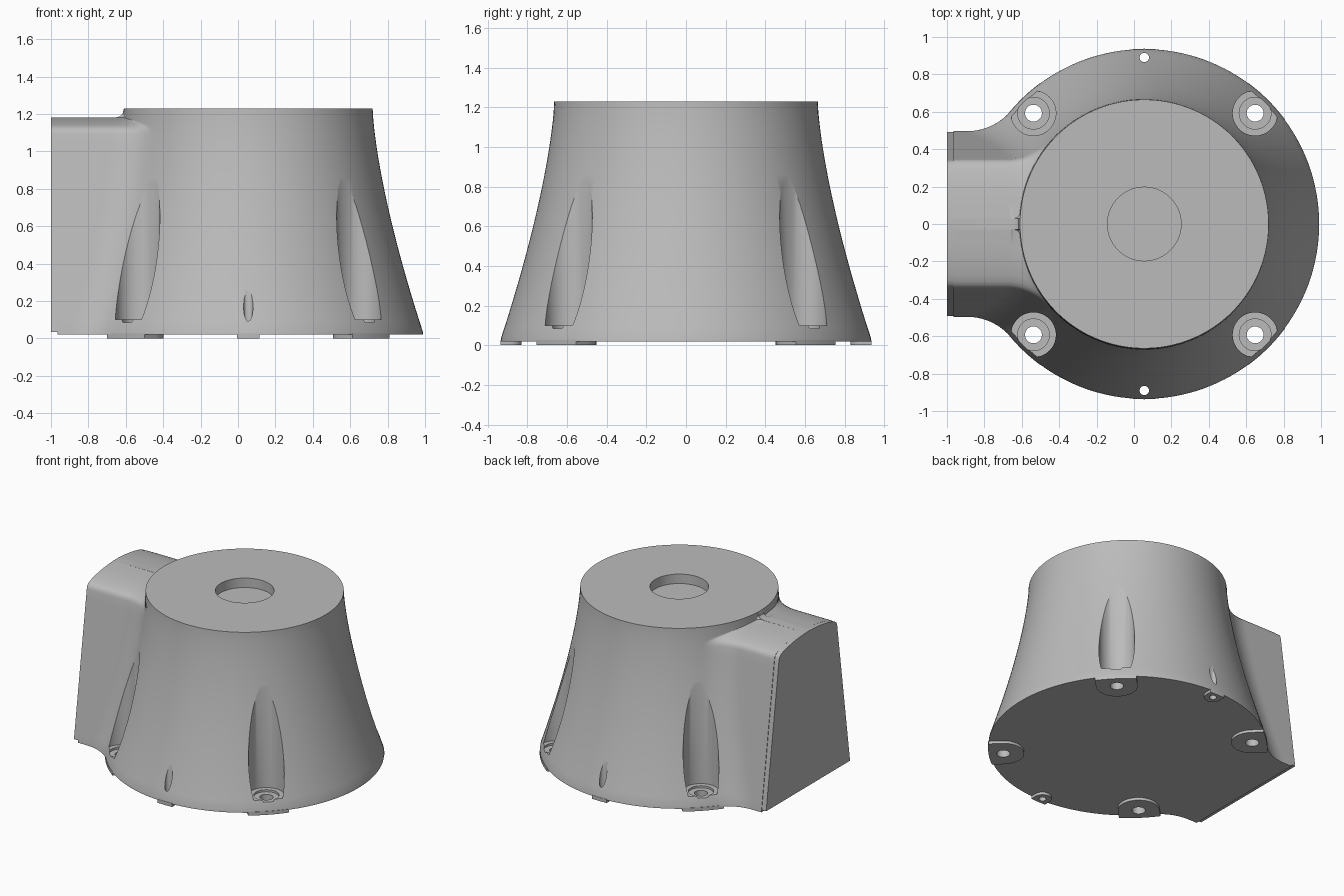
import bpy, bmesh
from math import sin, cos, pi, atan2, sqrt

if "Cube" in bpy.data.objects:
    bpy.data.objects.remove(bpy.data.objects["Cube"])

CX, HEIGHT, BOTTOM = 0.055, 1.23, 0.02   # body axis, top, underside
R_TOP, R_BASE = 0.665, 0.945
END = -0.965                             # where the duct meets its cover

grey = bpy.data.materials.new("housing_grey")
grey.use_nodes = True
grey.diffuse_color = (0.5, 0.5, 0.5, 1)
grey.node_tree.nodes["Principled BSDF"].inputs["Base Color"].default_value = (0.5, 0.5, 0.5, 1)


def finish(name, bm):
    bmesh.ops.remove_doubles(bm, verts=bm.verts, dist=1e-5)
    bmesh.ops.recalc_face_normals(bm, faces=bm.faces)
    mesh = bpy.data.meshes.new(name)
    bm.to_mesh(mesh)
    bm.free()
    mesh.materials.append(grey)
    obj = bpy.data.objects.new(name, mesh)
    bpy.context.collection.objects.link(obj)
    return obj


def loft(name, rings):
    """Skin a stack of equal-length closed rings and cap both ends."""
    bm = bmesh.new()
    rows = [[bm.verts.new(p) for p in ring] for ring in rings]
    n = len(rows[0])
    for a, b in zip(rows, rows[1:]):
        for i in range(n):
            j = (i + 1) % n
            bm.faces.new((a[i], a[j], b[j], b[i]))
    bm.faces.new(rows[0][::-1])
    bm.faces.new(rows[-1])
    return finish(name, bm)


def lathe(name, x, y, profile, n=48):
    return loft(name, [[(x + r * cos(2 * pi * i / n), y + r * sin(2 * pi * i / n), z)
                        for i in range(n)] for z, r in profile])


def cut(obj, cutters):
    for c in cutters:
        mod = obj.modifiers.new("cut", "BOOLEAN")
        mod.operation, mod.solver, mod.object = "DIFFERENCE", "EXACT", c
        bpy.context.view_layer.objects.active = obj
        bpy.ops.object.modifier_apply(modifier=mod.name)


def smooth(obj):
    bpy.ops.object.select_all(action="DESELECT")
    obj.select_set(True)
    bpy.context.view_layer.objects.active = obj
    bpy.ops.object.shade_smooth_by_angle(angle=0.5)


def radius(z):
    return R_TOP + (R_BASE - R_TOP) * (1 - z / HEIGHT) ** 1.45


def section(z, r, w, fillet, end):
    """Round body blended into a straight-sided duct of half width w."""
    xc, yc = -sqrt((r + fillet) ** 2 - (w + fillet) ** 2), w + fillet
    half = [(end - CX, w * i / 6) for i in range(6)]
    half += [(end - CX + (xc - end + CX) * i / 6, w) for i in range(6)]
    a0, a1 = -pi / 2, atan2(-yc, -xc)
    half += [(xc + fillet * cos(a0 + (a1 - a0) * i / 14),
              yc + fillet * sin(a0 + (a1 - a0) * i / 14)) for i in range(14)]
    start = atan2(yc, xc)
    half += [(r * cos(start * (1 - i / 56)), r * sin(start * (1 - i / 56))) for i in range(57)]
    full = half + [(x, -y) for x, y in half[-2:0:-1]]
    return [(x + CX, y, z) for x, y in full]


# Duct outline: tapering sides, rounded shoulders and a low arch (z, half width, fillet)
SHOULDER = 1.09
duct = []
for i in range(19):
    z = 0.035 + (SHOULDER - 0.035) * i / 18
    duct.append((z, 0.5 - 0.155 * z / SHOULDER, 0.31))
duct += [(1.11, 0.34, 0.29), (1.125, 0.328, 0.26), (1.137, 0.305, 0.23), (1.148, 0.27, 0.19),
         (1.158, 0.225, 0.15), (1.167, 0.175, 0.12), (1.174, 0.115, 0.08), (1.18, 0.03, 0.05)]

# Flared body with the side duct
rings = [section(BOTTOM, R_BASE - 0.01, 0.496, 0.31, END)]
rings += [section(z, radius(z), w, f, END) for z, w, f in duct]
for z, gap in ((1.181, 0.04), (1.187, 0.02), (1.2, 0.006), (HEIGHT, 0.0002)):
    r = radius(z)
    rings.append(section(z, r, 0.03, gap * 0.8, CX - r - gap))
body = loft("body", rings)

# Cover plate closing the duct, set in a hair to leave a seam
edge = [(w - 0.004, z) for z, w, f in duct]
outline = edge + [(-y, z) for y, z in edge[::-1]]
cover = loft("end_cover", [[(x, y, z) for y, z in outline] for x in (-1.0, END + 0.005)])


# Mounting pads under the rim
def pad(name, angle, dist, a):
    rim = R_BASE - 0.008
    b = math_lim = atan2(a, sqrt(rim * rim - a * a))
    pts = [(dist - a * sin(pi * i / 16), a * cos(pi * i / 16)) for i in range(17)]
    pts += [(rim * cos(b * (i / 6 - 1)), rim * sin(b * (i / 6 - 1))) for i in range(13)]
    c, s = cos(angle), sin(angle)
    return loft(name, [[(CX + u * c - v * s, u * s + v * c, z) for u, v in pts]
                       for z in (0, BOTTOM + 0.006)])


BOLT, PIN = 0.838, 0.89
cutters, pads = [], []
for i in range(4):
    ang = pi / 4 + i * pi / 2
    hole = lathe("bolt_cutter", CX + BOLT * cos(ang), BOLT * sin(ang),
                 [(-0.1, 0.045), (0.085, 0.045), (0.085, 0.085), (0.1, 0.085),
                  (0.1, 0.12), (1.0, 0.12)])
    cutters.append(hole)
    pads.append(pad("bolt_pad", ang, BOLT, 0.14))
    cut(pads[-1], [hole])
for ang in (pi / 2, -pi / 2):
    hole = lathe("pin_cutter", CX, PIN * sin(ang), [(-0.1, 0.025), (0.6, 0.025)], 24)
    cutters.append(hole)
    pads.append(pad("pin_pad", ang, PIN, 0.06))
    cut(pads[-1], [hole])

# Shallow round recess in the top
cutters.append(lathe("recess_cutter", CX, 0, [(HEIGHT - 0.07, 0.197), (HEIGHT + 0.1, 0.197)], 64))
cut(body, cutters)
for c in cutters:
    bpy.data.objects.remove(c)

for obj in [body, cover] + pads:
    smooth(obj)
